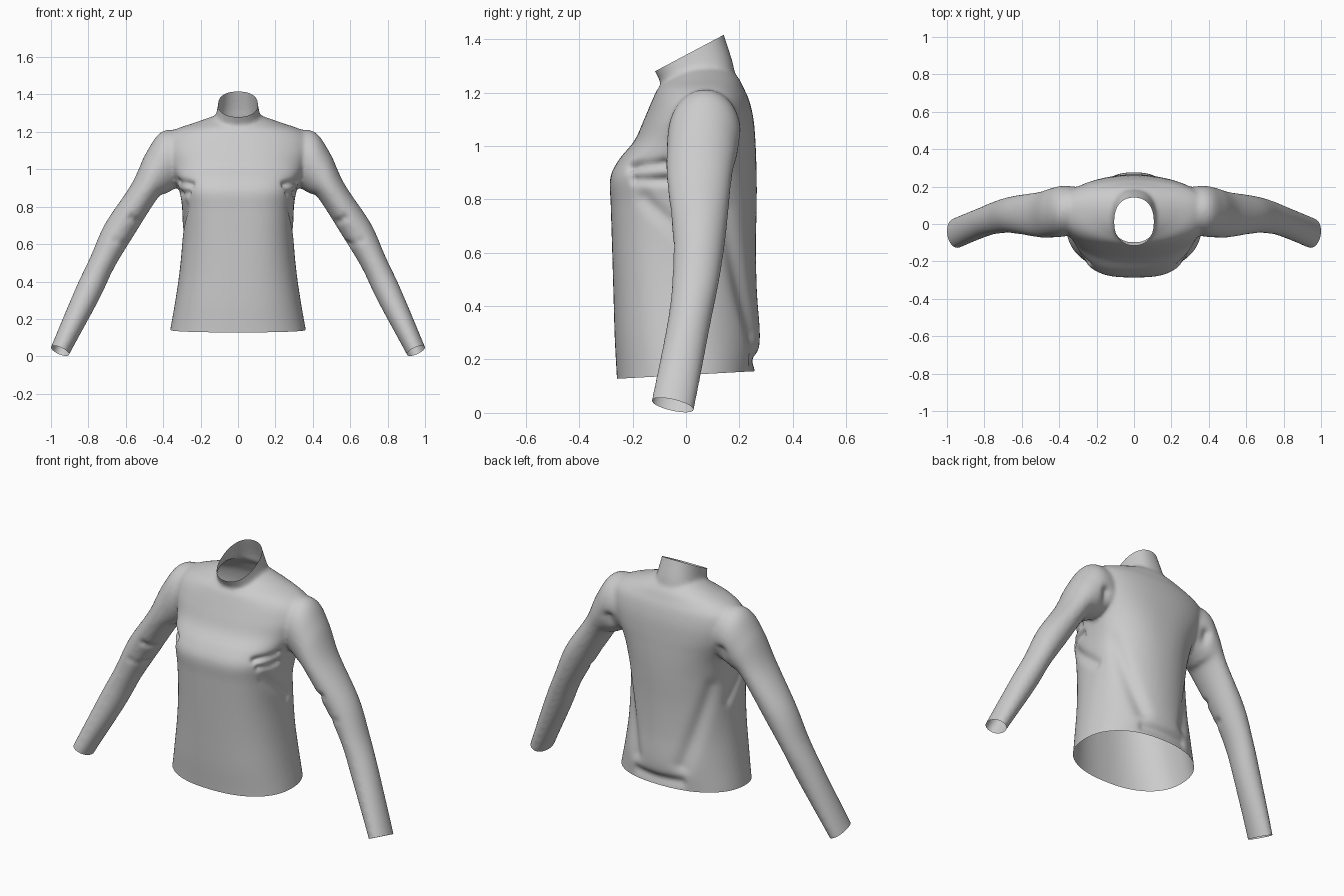
import bpy, bmesh
from math import cos, sin, pi
from mathutils import Vector
from mathutils.geometry import intersect_point_line

if "Cube" in bpy.data.objects:
    bpy.data.objects.remove(bpy.data.objects["Cube"])

N = 64


def spline(rows, steps=6):
    """Catmull-Rom interpolation of rows of numbers."""
    out = []
    for i in range(len(rows) - 1):
        a, b, c, d = (rows[max(0, min(len(rows) - 1, i + k))] for k in (-1, 0, 1, 2))
        for s in range(steps):
            t = s / steps
            out.append([0.5 * (2 * q + (r - p) * t + (2 * p - 5 * q + 4 * r - u) * t * t
                               + (3 * q - p - 3 * r + u) * t ** 3)
                        for p, q, r, u in zip(a, b, c, d)])
    return out + [list(rows[-1])]


def spow(v, e):
    return (abs(v) ** e) * (1 if v >= 0 else -1)


def ring(c, u, front, back, pf=2.0, pb=2.0):
    """Superellipse ring with different front and back depth."""
    pts = []
    for k in range(N):
        a = 2 * pi * k / N
        p, v = (pb, back) if sin(a) >= 0 else (pf, front)
        pts.append(c + u * spow(cos(a), 2 / p) + v * abs(sin(a)) ** (2 / p))
    return pts


def loft(bm, rings):
    vs = [[bm.verts.new(p) for p in r] for r in rings]
    faces = [bm.faces.new((a[k], a[(k + 1) % N], b[(k + 1) % N], b[k]))
             for a, b in zip(vs, vs[1:]) for k in range(N)]
    faces += [bm.faces.new(vs[0][::-1]), bm.faces.new(vs[-1])]
    bmesh.ops.recalc_face_normals(bm, faces=faces)


bm = bmesh.new()

# Torso: z, half width, front y, back y, widest y, front power, back power
torso = [(.05, .378, -.255, .26, 0, 2.3, 2.2), (.15, .361, -.26, .26, 0, 2.3, 2.2),
         (.28, .338, -.267, .277, 0, 2.4, 2.0), (.45, .313, -.272, .266, 0, 2.5, 2.0),
         (.62, .298, -.277, .262, .01, 2.7, 2.1), (.78, .298, -.282, .265, .02, 2.9, 2.2),
         (.88, .312, -.284, .265, .03, 3.0, 2.3), (.95, .335, -.25, .263, .05, 2.8, 2.3),
         (1.02, .37, -.193, .26, .06, 2.5, 2.3), (1.1, .40, -.157, .253, .07, 2.3, 2.2),
         (1.17, .39, -.127, .237, .08, 2.2, 2.1), (1.215, .33, -.105, .217, .08, 2.1, 2),
         (1.25, .23, -.07, .20, .08, 2, 2), (1.285, .13, -.03, .17, .08, 2, 2)]
loft(bm, [ring(Vector((0, cy, z)), Vector((w, 0, 0)), Vector((0, f - cy, 0)),
               Vector((0, b - cy, 0)), pf, pb)
          for z, w, f, b, cy, pf, pb in spline(torso)])

# Collar: front y, front z, back y, back z, half width
collar = [(-.07, 1.15, .19, 1.2, .15), (-.095, 1.235, .178, 1.30, .122),
          (-.117, 1.28, .142, 1.415, .106), (-.14, 1.33, .12, 1.49, .10)]
rings = []
for fy, fz, by, bz, w in spline(collar):
    f, b = Vector((0, fy, fz)), Vector((0, by, bz))
    rings.append(ring((f + b) / 2, Vector((w, 0, 0)), (f - b) / 2, (b - f) / 2, 2.3, 2.3))
loft(bm, rings)

# Sleeves: outer x, z, inner x, z, centre y, half depth
sleeve = [(.25, 1.2, .22, .95, .075, .11), (.40, 1.205, .33, .90, .07, .135),
          (.49, 1.09, .385, .87, .06, .132), (.57, .92, .43, .845, .05, .122),
          (.71, .71, .567, .63, .05, .10), (.79, .53, .664, .47, .037, .088),
          (.87, .36, .745, .30, .01, .081), (1.0, .05, .905, .005, -.05, .083),
          (1.045, -.06, .955, -.10, -.075, .082)]
for s in (1, -1):
    rings = []
    for ox, oz, ix, iz, y, d in spline(sleeve):
        o, i = Vector((s * ox, y, oz)), Vector((s * ix, y, iz))
        rings.append(ring((o + i) / 2, (o - i) / 2, Vector((0, -d, 0)), Vector((0, d, 0))))
    loft(bm, rings)

mesh = bpy.data.meshes.new("knit_top")
bm.to_mesh(mesh)
bm.free()
top = bpy.data.objects.new("knit_top", mesh)
bpy.context.collection.objects.link(top)
bpy.context.view_layer.objects.active = top
top.select_set(True)

# Fuse the parts into one seamless skin
remesh = top.modifiers.new("fuse", 'REMESH')
remesh.mode = 'VOXEL'
remesh.voxel_size = 0.01
smooth = top.modifiers.new("soften", 'SMOOTH')
smooth.factor = 0.5
smooth.iterations = 10
for name in ("fuse", "soften"):
    bpy.ops.object.modifier_apply(modifier=name)

bm = bmesh.new()
bm.from_mesh(top.data)

# Cloth folds: start, end, width, push along the normal
folds = [((.31, -.08, .935), (.25, -.21, .92), .018, -.022),
         ((.31, -.07, .87), (.26, -.19, .875), .018, -.018),
         ((.29, -.16, .80), (.29, .03, .64), .03, -.014),
         ((.36, .20, 1.0), (.33, .20, .84), .03, -.022),
         ((.29, .16, .74), (.15, .25, .30), .045, -.018),
         ((0, .27, .195), (.14, .26, .20), .03, -.018),
         ((.57, -.05, .74), (.50, .0, .70), .02, -.010),
         ((.66, -.03, .62), (.58, .02, .60), .02, -.010)]
bm.normal_update()
moves = []
for v in bm.verts:
    p = Vector((abs(v.co.x), v.co.y, v.co.z))
    push = 0
    for a, b, w, d in folds:
        a, b = Vector(a), Vector(b)
        q, t = intersect_point_line(p, a, b)
        q = a.lerp(b, max(0, min(1, t)))
        push += d * 2.718 ** (-((p - q).length / w) ** 2)
    moves.append((v, v.normal * push))
for v, m in moves:
    v.co += m


def cut(co, no, keep):
    """Open the skin along a plane, only where keep(x) holds."""
    faces = [f for f in bm.faces if keep(f.calc_center_median().x)]
    geom = faces + list({e for f in faces for e in f.edges}) + list({v for f in faces for v in f.verts})
    bmesh.ops.bisect_plane(bm, geom=geom, plane_co=co, plane_no=no, clear_outer=True)


# Neck, hem and cuff openings
cut((0, -.115, 1.28), (0, -.53, 1), lambda x: abs(x) < .3)
cut((0, 0, .142), (0, .055, -1), lambda x: abs(x) < .6)
for s in (1, -1):
    cut((s * .953, -.05, .03), (s * .45, -.26, -1), lambda x: x * s > .6)

bm.to_mesh(top.data)
bm.free()
bpy.ops.object.shade_smooth()
